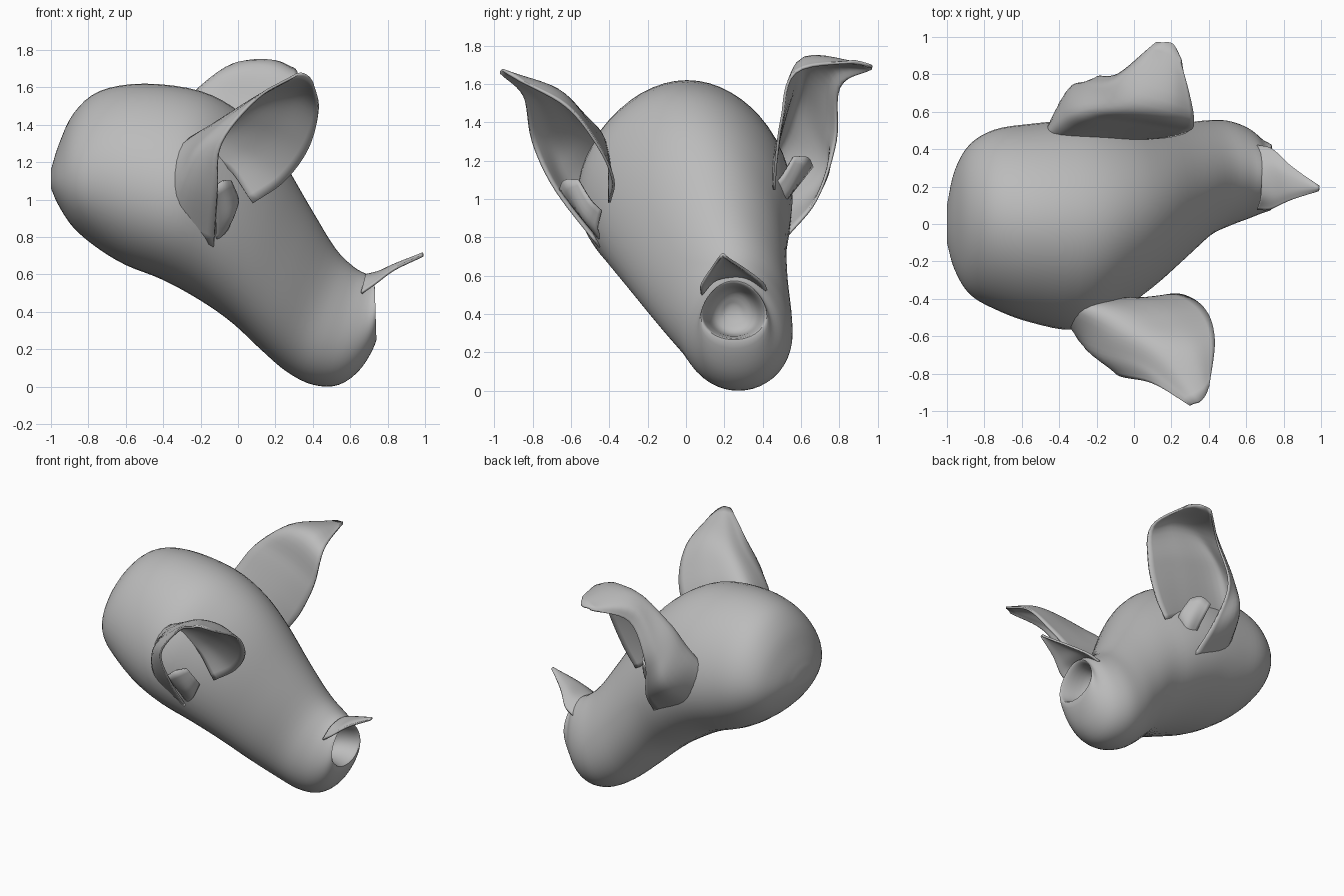
import bpy, math
from mathutils import Vector

cube = bpy.data.objects.get("Cube")
if cube:
    bpy.data.objects.remove(cube)

clay = bpy.data.materials.new("clay_grey")
clay.use_nodes = True
GREY = (0.5, 0.5, 0.5, 1)
clay.diffuse_color = GREY
clay.node_tree.nodes["Principled BSDF"].inputs["Base Color"].default_value = GREY


def spline(points, steps):
    """Smooth curve running through every control point."""
    pts = [Vector(p) for p in points]
    pts = [2 * pts[0] - pts[1]] + pts + [2 * pts[-1] - pts[-2]]
    out = []
    for a, b, c, d in zip(pts, pts[1:], pts[2:], pts[3:]):
        for i in range(steps):
            t = i / steps
            out.append(b + (c - a) * t / 2
                       + (a - b * 2.5 + c * 2 - d / 2) * t * t
                       + ((b - c) * 3 + d - a) * t ** 3 / 2)
    return out + [pts[-2]]


def build(name, rows, closed=False, thickness=0):
    """Skin a grid of points, optionally closed around and capped."""
    n = len(rows[0])
    verts = [v for row in rows for v in row]
    span = n if closed else n - 1
    faces = [(r * n + i, r * n + (i + 1) % n,
              (r + 1) * n + (i + 1) % n, (r + 1) * n + i)
             for r in range(len(rows) - 1) for i in range(span)]
    if closed:
        for start, flip in ((0, True), (len(verts) - n, False)):
            ring = list(range(start, start + n))
            faces.append(ring[::-1] if flip else ring)
    mesh = bpy.data.meshes.new(name)
    mesh.from_pydata(verts, [], faces)
    mesh.materials.append(clay)
    obj = bpy.data.objects.new(name, mesh)
    bpy.context.collection.objects.link(obj)
    bpy.ops.object.select_all(action="DESELECT")
    obj.select_set(True)
    bpy.context.view_layer.objects.active = obj
    bpy.ops.object.mode_set(mode="EDIT")
    bpy.ops.mesh.select_all(action="SELECT")
    bpy.ops.mesh.normals_make_consistent(inside=False)
    bpy.ops.object.mode_set(mode="OBJECT")
    if thickness:
        solid = obj.modifiers.new("thickness", "SOLIDIFY")
        solid.thickness = thickness
        solid.offset = 0
    bpy.ops.object.shade_smooth_by_angle(angle=math.radians(50))
    return obj


def sheet(name, rows, thickness=0.014, steps=6):
    """Thin curved sheet through a coarse net of points."""
    across = [spline(row, steps) for row in rows]
    columns = [spline(col, steps) for col in zip(*across)]
    return build(name, list(zip(*columns)), thickness=thickness)


# Head: sections from the back of the skull to the nostril rim and into it
# (top x, top z), (bottom x, bottom z), (right y, left y)
sections = [
    ((-1, 1.16), (-1, 1.06), (-.1, .1)),
    ((-.96, 1.29), (-.96, .97), (-.24, .28)),
    ((-.88, 1.46), (-.88, .85), (-.37, .42)),
    ((-.74, 1.58), (-.75, .74), (-.45, .5)),
    ((-.5, 1.62), (-.6, .65), (-.52, .53)),
    ((-.2, 1.58), (-.4, .57), (-.56, .55)),
    ((.02, 1.46), (-.2, .46), (-.47, .54)),
    ((.2, 1.27), (-.03, .34), (-.35, .52)),
    ((.38, .97), (.12, .2), (-.2, .53)),
    ((.52, .74), (.26, .08), (-.07, .55)),
    ((.62, .64), (.4, .01), (-.01, .55)),
    ((.69, .6), (.54, .01), (.03, .51)),
    ((.72, .58), (.66, .1), (.06, .45)),
    ((.73, .57), (.74, .25), (.08, .42)),
    ((.7, .55), (.69, .28), (.1, .4)),
    ((.58, .52), (.56, .3), (.14, .36)),
    ((.52, .44), (.52, .38), (.21, .28)),
]
SIDES = 48
flat = [spline([(*s[k], 0) for s in sections], 4) for k in range(3)]
rings = []
for top, low, side in zip(*flat):
    ring = []
    for i in range(SIDES):
        a = math.tau * i / SIDES
        mid = (top + low) / 2 + (top - low) / 2 * math.cos(a)
        # cheeks sit a little below the middle
        w = math.sin(a) * (1 - 0.14 * math.cos(a))
        y = (side.x + side.y) / 2 + (side.y - side.x) / 2 * w
        ring.append((mid.x, y, mid.y))
    rings.append(ring)
build("head", rings, closed=True)

# Torn flap rising from the top of the nostril
sheet("nose_flap", [
    [(.66, .08, .5), (.68, .16, .58), (.68, .3, .59), (.66, .42, .52)],
    [(.73, .08, .55), (.75, .16, .6), (.75, .3, .61), (.74, .4, .56)],
    [(.84, .13, .63), (.84, .18, .65), (.84, .25, .65), (.84, .31, .63)],
    [(.99, .18, .7), (.99, .19, .71), (.99, .195, .71), (.99, .2, .7)],
])

# Ears: scoops, each row running from the rear rim over the ridge to the front rim
sheet("right_ear", [
    [(-.13, -.45, .75), (-.36, -.48, .9), (-.42, -.42, 1.2), (-.1, -.4, 1.2), (.08, -.4, .98)],
    [(-.11, -.68, 1.05), (-.29, -.62, 1.12), (-.25, -.46, 1.33), (.04, -.43, 1.28), (.25, -.38, 1.1)],
    [(-.09, -.8, 1.3), (-.2, -.68, 1.3), (-.08, -.55, 1.43), (.16, -.51, 1.4), (.38, -.46, 1.28)],
    [(.1, -.85, 1.54), (.06, -.76, 1.52), (.15, -.7, 1.57), (.3, -.66, 1.56), (.43, -.62, 1.48)],
    [(.3, -.97, 1.66), (.32, -.96, 1.67), (.35, -.95, 1.67), (.38, -.92, 1.65), (.4, -.87, 1.62)],
])
sheet("left_ear", [
    [(-.1, .52, .8), (-.4, .5, .95), (-.47, .45, 1.2), (-.1, .45, 1.15), (.1, .46, 1.05)],
    [(-.14, .68, 1), (-.34, .72, 1.15), (-.38, .53, 1.36), (-.04, .49, 1.33), (.2, .47, 1.2)],
    [(-.2, .78, 1.3), (-.28, .73, 1.38), (-.25, .59, 1.55), (.04, .54, 1.52), (.29, .5, 1.42)],
    [(-.08, .8, 1.58), (-.1, .75, 1.66), (0, .66, 1.73), (.18, .61, 1.73), (.32, .57, 1.66)],
    [(.12, .97, 1.68), (.15, .97, 1.69), (.19, .97, 1.69), (.22, .95, 1.7), (.25, .88, 1.72)],
])

# Small folds of skin inside each ear opening
for name, side, lift in (("right_ear_fold", -1, 0), ("left_ear_fold", 1, .12)):
    sheet(name, [
        [(-.12, side * .44, .78 + lift), (-.06, side * .46, .84 + lift), (-.02, side * .44, .94 + lift)],
        [(-.12, side * .54, .9 + lift), (-.04, side * .54, .92 + lift), (0, side * .5, 1 + lift)],
        [(-.14, side * .66, 1.05 + lift), (-.08, side * .63, 1.1 + lift), (-.04, side * .56, 1.1 + lift)],
    ], steps=4)
